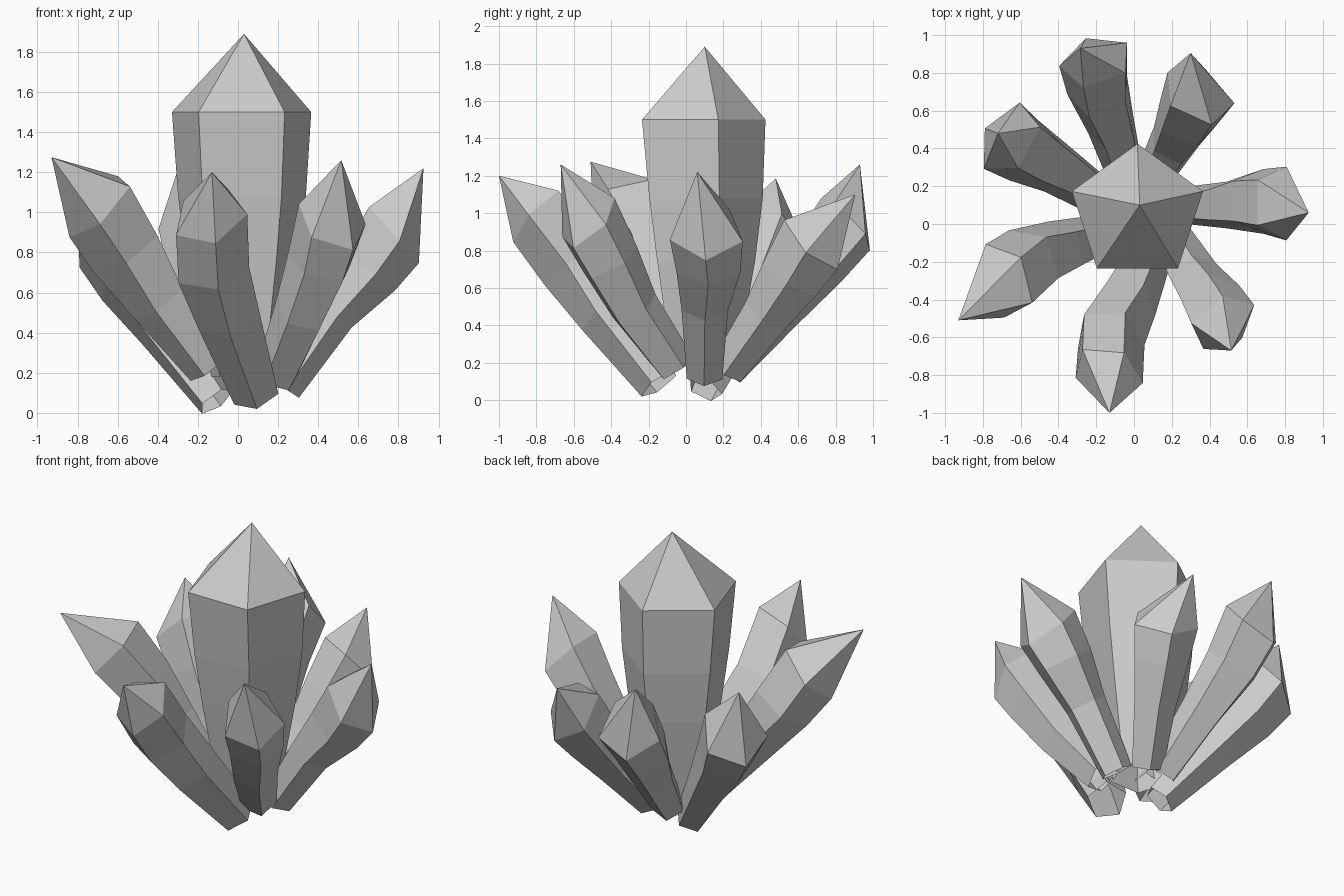
import bpy, bmesh, math
from mathutils import Vector


def crystal(name, path, tip, twist=0, upright=False):
    """Five-sided faceted shaft through (x, y, z, radius) rings, ending in a point."""
    pts = [Vector(p[:3]) for p in path] + [Vector(tip)]
    lean = pts[-2] - pts[0]
    lean.z = 0
    bm = bmesh.new()
    rings = []
    for i, p in enumerate(path):
        if upright:
            t, up = Vector((0, 0, 1)), Vector((0, 1, 0))
        else:
            t = (pts[i + 1] - pts[max(i - 1, 0)]).normalized()
            if i == len(path) - 1:  # shoulder ring faces outward at about 42 degrees
                t = (lean.normalized() + Vector((0, 0, 0.9))).normalized()
            up = Vector((0, 0, 1))
            up = (up - up.dot(t) * t).normalized()
        side = t.cross(up)
        ring = []
        for k in range(5):
            a = math.radians(72 * k + twist)
            ring.append(bm.verts.new(pts[i] + p[3] * (up * math.cos(a) + side * math.sin(a))))
        rings.append(ring)
    apex = bm.verts.new(tip)
    for lo, hi in zip(rings, rings[1:]):
        for k in range(5):
            n = (k + 1) % 5
            bm.faces.new((lo[k], lo[n], hi[n], hi[k]))
    for k in range(5):
        bm.faces.new((rings[-1][k], rings[-1][(k + 1) % 5], apex))
    bmesh.ops.recalc_face_normals(bm, faces=bm.faces)
    me = bpy.data.meshes.new(name)
    bm.to_mesh(me)
    bm.free()
    bpy.context.collection.objects.link(bpy.data.objects.new(name, me))


# tall central crystal
crystal("central_crystal",
        [(0.02, 0.08, 0.18, 0.19), (0.02, 0.08, 0.75, 0.29),
         (0.02, 0.075, 1.08, 0.335), (0.018, 0.06, 1.5, 0.365)],
        (0.03, 0.10, 1.89), upright=True)

# ring of seven leaning crystals
crystal("right_crystal",
        [(0.22, 0.10, 0.13, 0.10), (0.46, 0.10, 0.50, 0.13),
         (0.64, 0.12, 0.72, 0.18), (0.765, 0.11, 0.90, 0.205)], (0.925, 0.06, 1.22), 34)
crystal("back_right_crystal",
        [(0.09, 0.22, 0.16, 0.10), (0.21, 0.43, 0.46, 0.135),
         (0.28, 0.56, 0.66, 0.175), (0.34, 0.68, 0.85, 0.205)], (0.30, 0.905, 1.10), 42)
crystal("back_left_crystal",
        [(-0.03, 0.22, 0.16, 0.10), (-0.11, 0.50, 0.49, 0.135),
         (-0.18, 0.70, 0.74, 0.175), (-0.20, 0.86, 0.95, 0.20)], (-0.285, 0.93, 1.26), 42)
crystal("left_back_crystal",
        [(-0.11, 0.10, 0.06, 0.10), (-0.38, 0.28, 0.44, 0.145),
         (-0.54, 0.37, 0.67, 0.185), (-0.66, 0.45, 0.88, 0.21)], (-0.72, 0.48, 1.185), 42)
crystal("left_front_crystal",
        [(-0.15, -0.05, 0.22, 0.105), (-0.39, -0.13, 0.56, 0.155),
         (-0.56, -0.20, 0.81, 0.195), (-0.69, -0.30, 1.03, 0.215)], (-0.93, -0.51, 1.275), 20)
crystal("front_crystal",
        [(0.09, -0.14, 0.09, 0.12), (-0.04, -0.42, 0.47, 0.165),
         (-0.13, -0.60, 0.72, 0.19), (-0.14, -0.785, 0.98, 0.195)], (-0.13, -1.0, 1.20), -14)
crystal("front_right_crystal",
        [(0.19, -0.06, 0.18, 0.11), (0.315, -0.28, 0.49, 0.14),
         (0.41, -0.41, 0.74, 0.17), (0.47, -0.52, 0.95, 0.19)], (0.515, -0.67, 1.26), 50)
